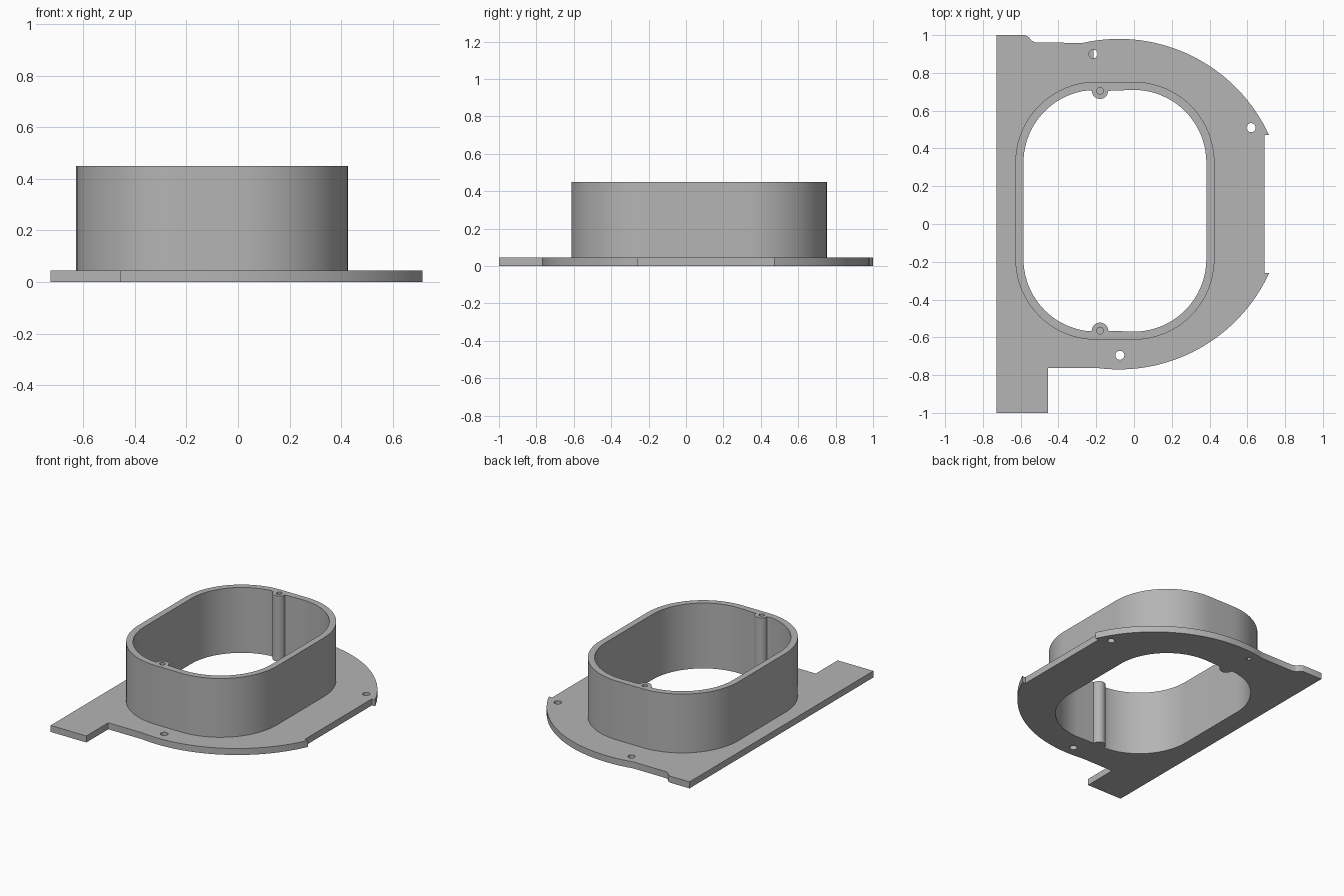
import bpy, bmesh
from math import cos, sin, radians

cube = bpy.data.objects.get("Cube")
if cube:
    bpy.data.objects.remove(cube, do_unlink=True)

grey = bpy.data.materials.new("plain_grey")
grey.use_nodes = True
colour = (0.46, 0.46, 0.46, 1)
grey.diffuse_color = colour
grey.node_tree.nodes["Principled BSDF"].inputs["Base Color"].default_value = colour

PLATE_TOP, RIM_TOP = 0.045, 0.45
LEFT, RIGHT, BACK, FRONT = -0.2, -0.002, 0.325, -0.185   # corner arc centres
BOSS_X, BOSS_R = -0.18, 0.043
BOSS_Y = (0.705, -0.565)


def arc(cx, cy, r, start, end, steps=20):
    angles = [radians(start + (end - start) * i / steps) for i in range(steps + 1)]
    return [(cx + r * cos(a), cy + r * sin(a)) for a in angles]


def circle(cx, cy, r):
    return arc(cx, cy, r, 0, 360, 24)[:-1]


def slab(name, loops, z0, z1):
    """Fill the first loop, with the others as holes, and extrude it."""
    curve = bpy.data.curves.new(name, "CURVE")
    curve.dimensions = "2D"
    curve.fill_mode = "BOTH"
    curve.extrude = (z1 - z0) / 2
    for loop in loops:
        spline = curve.splines.new("POLY")
        spline.points.add(len(loop) - 1)
        for point, (x, y) in zip(spline.points, loop):
            point.co = (x, y, 0, 1)
        spline.use_cyclic_u = True
    obj = bpy.data.objects.new(name, curve)
    bpy.context.collection.objects.link(obj)
    bpy.ops.object.select_all(action="DESELECT")
    obj.select_set(True)
    bpy.context.view_layer.objects.active = obj
    bpy.ops.object.convert(target="MESH")
    obj = bpy.context.view_layer.objects.active
    bm = bmesh.new()
    bm.from_mesh(obj.data)
    bmesh.ops.translate(bm, verts=bm.verts, vec=(0, 0, (z0 + z1) / 2))
    bmesh.ops.remove_doubles(bm, verts=bm.verts, dist=0.0001)
    bmesh.ops.recalc_face_normals(bm, faces=bm.faces)
    bm.to_mesh(obj.data)
    bm.free()
    obj.data.materials.clear()
    obj.data.materials.append(grey)
    bpy.ops.object.shade_smooth_by_angle(angle=radians(30))
    return obj


# Opening with a half-round screw boss at the back and the front
r = 0.385
opening = (arc(RIGHT, BACK, r, 0, 90)
           + arc(BOSS_X, BOSS_Y[0], BOSS_R, 0, -180, 16)
           + arc(LEFT, BACK, r, 97, 180)
           + arc(LEFT, FRONT, r, 180, 263)
           + arc(BOSS_X, BOSS_Y[1], BOSS_R, 180, 0, 16)
           + arc(RIGHT, FRONT, r, 270, 360))

# Rounded outside of the collar
r = 0.428
collar_outline = (arc(RIGHT, BACK, r, 0, 90) + arc(LEFT, BACK, r, 90, 180)
                  + arc(LEFT, FRONT, r, 180, 270) + arc(RIGHT, FRONT, r, 270, 360))

# Base plate: straight side, round side with a notch, and a front tab
plate_outline = ([(-0.727, 1), (-0.58, 1), (-0.557, 0.99), (-0.542, 0.97), (-0.518, 0.96)]
                 + arc(-0.08, 0.105, 0.875, 102.5, 24.7, 32)
                 + [(0.69, 0.47), (0.69, -0.26)]
                 + arc(-0.08, 0.105, 0.875, -24.7, -97.9, 32)
                 + [(-0.455, -0.762), (-0.455, -1), (-0.727, -1)])
screw_holes = [circle(-0.215, 0.9, 0.023), circle(0.62, 0.51, 0.024),
               circle(-0.075, -0.695, 0.024)]

slab("base_plate", [plate_outline, opening] + screw_holes, 0, PLATE_TOP)
slab("collar", [collar_outline, opening] + [circle(BOSS_X, y, 0.018) for y in BOSS_Y],
     PLATE_TOP, RIM_TOP)

# Lip that half closes the back screw hole
slab("screw_hole_lip", [arc(-0.215, 0.9, 0.023, 90, 270, 12)], 0, 0.02)
